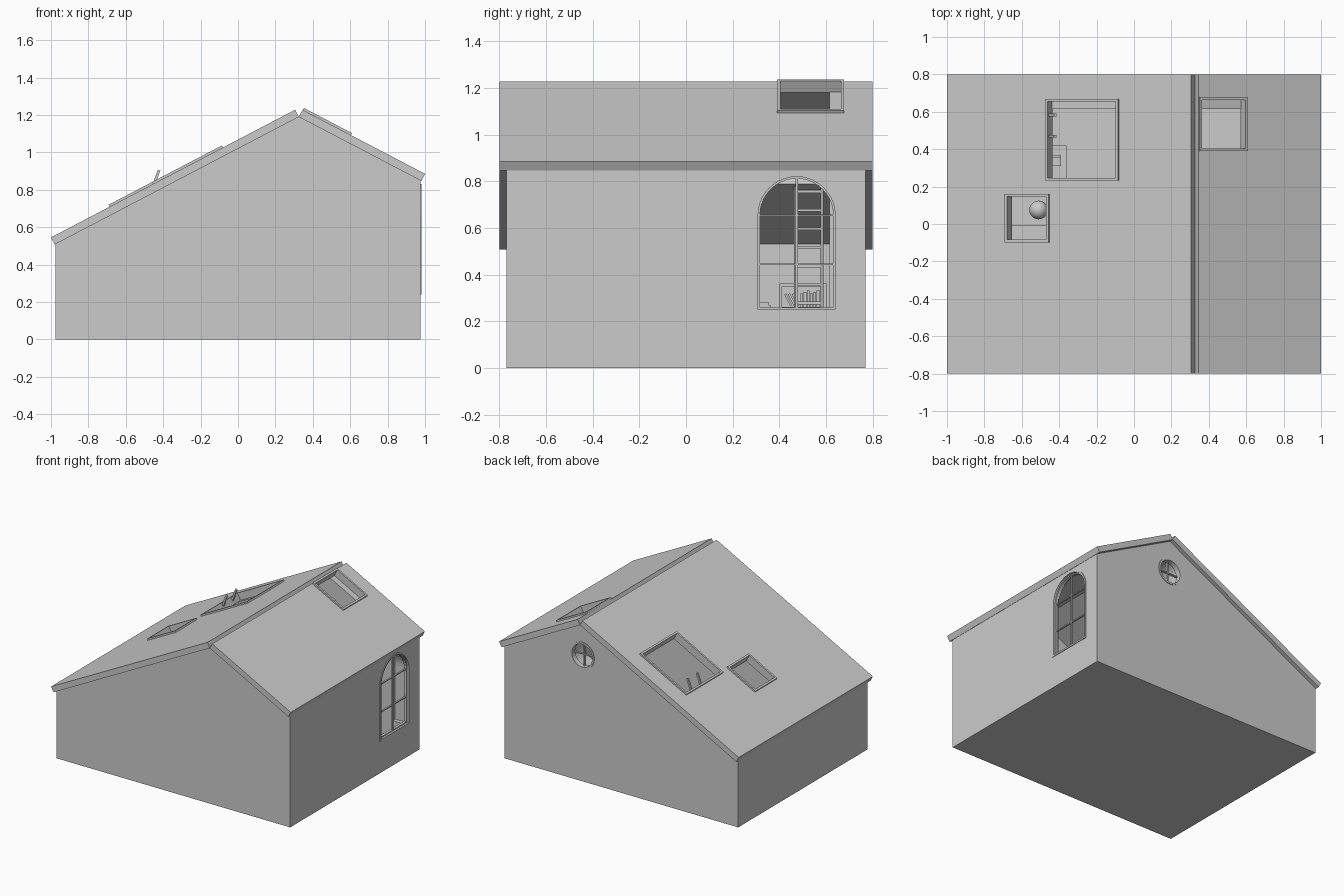
import bpy, bmesh, math
from mathutils import Vector, Matrix

if "Cube" in bpy.data.objects:
    bpy.data.objects.remove(bpy.data.objects["Cube"])

RIDGE_X, RIDGE_Z, EAVE_R, T = 0.325, 1.19, 0.845, 0.043
ANG = math.radians(27.6)
C, S, TAN = math.cos(ANG), math.sin(ANG), math.tan(ANG)


def roof_z(x):
    return RIDGE_Z - abs(x - RIDGE_X) * TAN


def finish(name, bm):
    bmesh.ops.recalc_face_normals(bm, faces=bm.faces[:])
    me = bpy.data.meshes.new(name)
    bm.to_mesh(me)
    bm.free()
    ob = bpy.data.objects.new(name, me)
    bpy.context.collection.objects.link(ob)
    return ob


def prism(name, pts, f, d0, d1):
    """Solid from a 2D profile; f maps (a, b, depth) to space."""
    bm = bmesh.new()
    n = len(pts)
    A, B = [[bm.verts.new(f(a, b, d)) for a, b in pts] for d in (d0, d1)]
    bm.faces.new(A)
    bm.faces.new(B[::-1])
    for i in range(n):
        j = (i + 1) % n
        bm.faces.new((A[i], B[i], B[j], A[j]))
    return finish(name, bm)


def ring(name, outer, inner, f, d0, d1):
    """Frame between two matching profiles."""
    bm = bmesh.new()
    loops = [[bm.verts.new(f(a, b, d)) for a, b in p]
             for p, d in ((outer, d0), (outer, d1), (inner, d1), (inner, d0))]
    n = len(outer)
    for k in range(4):
        P, Q = loops[k], loops[(k + 1) % 4]
        for i in range(n):
            j = (i + 1) % n
            bm.faces.new((P[i], P[j], Q[j], Q[i]))
    return finish(name, bm)


def rect(a0, a1, b0, b1, inset=0.0):
    return [(a0 + inset, b0 + inset), (a1 - inset, b0 + inset),
            (a1 - inset, b1 - inset), (a0 + inset, b1 - inset)]


def box(name, x0, x1, y0, y1, z0, z1):
    return prism(name, rect(x0, x1, y0, y1), lambda a, b, d: (a, b, d), z0, z1)


def bar(name, p, q, w):
    p, q = Vector(p), Vector(q)
    m = Matrix.Translation((p + q) / 2) @ (q - p).to_track_quat('Z', 'Y').to_matrix().to_4x4()
    bm = bmesh.new()
    bmesh.ops.create_cube(bm, size=1, matrix=m @ Matrix.Diagonal((w, w, (q - p).length, 1)))
    return finish(name, bm)


def cut(ob, cutters):
    for c in cutters:
        c.hide_render = True
        m = ob.modifiers.new("cut", 'BOOLEAN')
        m.operation, m.solver, m.object = 'DIFFERENCE', 'EXACT', c
    bpy.context.view_layer.update()
    me = bpy.data.meshes.new_from_object(ob.evaluated_get(bpy.context.evaluated_depsgraph_get()))
    ob.modifiers.clear()
    ob.data = me
    for c in cutters:
        bpy.data.objects.remove(c)


def circle(a, b, r, n=32):
    return [(a + r * math.cos(2 * math.pi * i / n), b + r * math.sin(2 * math.pi * i / n)) for i in range(n)]


def arch(inset):
    y, z, r, n = 0.474, 0.655, 0.177 - inset, 20
    top = [(y + r * math.cos(math.pi * i / n), z + r * math.sin(math.pi * i / n)) for i in range(n + 1)]
    return top + [(y - r, 0.24 + inset), (y + r, 0.24 + inset)]


along_y = lambda a, b, d: (a, d, b)
along_x = lambda a, b, d: (d, a, b)

# walls: hollow gable shell, open under the roof
W = 0.975
walls = prism("walls", [(-W, 0), (W, 0), (W, roof_z(W)), (RIDGE_X, RIDGE_Z), (-W, roof_z(-W))],
              along_y, -0.77, 0.77)
V = 0.935
cut(walls, [
    prism("room_cutter", [(-V, 0.04), (V, 0.04), (V, 1.0), (RIDGE_X, 1.4), (-V, 0.7)], along_y, -0.615, 0.615),
    prism("arch_cutter", arch(0.006), along_x, 0.86, 1.1),
    prism("round_cutter", circle(RIDGE_X, 0.95, 0.095), along_y, 0.5, 0.9)])

# roof slabs with framed skylights
for name, sgn, length, lights in (
        ("left", -1, (RIDGE_X + 0.98) / C, [(-0.473, -0.083, 0.232, 0.668), (-0.69, -0.455, -0.098, 0.16)]),
        ("right", 1, (0.98 - RIDGE_X) / C, [(0.35, 0.607, 0.39, 0.678)])):
    def f(u, y, w, sgn=sgn):
        return (RIDGE_X + sgn * (u * C + w * S), y, RIDGE_Z - u * S + w * C)
    slab = prism(name + "_roof", rect(0, length, -0.8, 0.8), f, 0, T)
    cutters = []
    for x0, x1, y0, y1 in lights:
        u0, u1 = sorted((sgn * (x - RIDGE_X) - 0.05 * S) / C for x in (x0, x1))
        cutters.append(prism("hole", rect(u0, u1, y0, y1, 0.007), f, -0.1, 0.2))
        ring(name + "_skylight_frame", rect(u0, u1, y0, y1), rect(u0, u1, y0, y1, 0.014), f, -0.002, T + 0.012)
    cut(slab, cutters)

# arched window
ring("arch_window_frame", arch(0), arch(0.012), along_x, 0.935, 0.98)
ring("arch_window_sash", arch(0.010), arch(0.02), along_x, 0.945, 0.965)
box("arch_mullion", 0.95, 0.962, 0.469, 0.479, 0.25, 0.823)
for z in (0.445, 0.655):
    box("arch_glazing_bar", 0.95, 0.962, 0.305, 0.643, z - 0.004, z + 0.004)

# round window in the back gable
ring("round_window_frame", circle(RIDGE_X, 0.95, 0.1), circle(RIDGE_X, 0.95, 0.086), along_y, 0.735, 0.775)
box("round_bar_upright", RIDGE_X - 0.004, RIDGE_X + 0.004, 0.735, 0.75, 0.86, 1.04)
box("round_bar_level", RIDGE_X - 0.09, RIDGE_X + 0.09, 0.735, 0.75, 0.946, 0.954)

# ladder up to the large skylight
top, foot = Vector((-0.422, 0, 0.905)), Vector((-0.74, 0, 0.04))
for y in (0.47, 0.583):
    bar("ladder_rail", foot + Vector((0, y, 0)), top + Vector((0, y, 0)), 0.014)
for i in range(1, 10):
    p = foot.lerp(top, i * 0.092)
    bar("ladder_rung", p + Vector((0, 0.47, 0)), p + Vector((0, 0.583, 0)), 0.012)

# desk with globe and stacked books
box("desk_top", -0.85, -0.36, -0.01, 0.42, 0.235, 0.255)
for x in (-0.84, -0.39):
    for y in (0.0, 0.39):
        box("desk_leg", x, x + 0.02, y, y + 0.02, 0.04, 0.235)
bm = bmesh.new()
bmesh.ops.create_uvsphere(bm, u_segments=20, v_segments=12, radius=0.05,
                          matrix=Matrix.Translation((-0.51, 0.075, 0.305)))
globe = finish("globe", bm)
for p in globe.data.polygons:
    p.use_smooth = True
for i in range(2):
    box("stacked_book", -0.46, -0.39, 0.31, 0.365 - 0.01 * i, 0.255 + 0.014 * i, 0.268 + 0.014 * i)

# low bookcase beside the ladder
for y in (0.4, 0.59):
    box("bookcase_side", -0.92, -0.82, y, y + 0.012, 0.04, 0.35)
for z in (0.14, 0.25, 0.35):
    box("bookcase_shelf", -0.92, -0.82, 0.4, 0.602, z, z + 0.012)
for i in range(6):
    box("book", -0.9, -0.83, 0.49 + i * 0.014, 0.502 + i * 0.014, 0.262, 0.32 + 0.006 * (i % 3))
for i in range(3):
    bar("leaning_book", (-0.86, 0.45 + 0.016 * i, 0.268), (-0.86, 0.425 + 0.016 * i, 0.318), 0.01)
